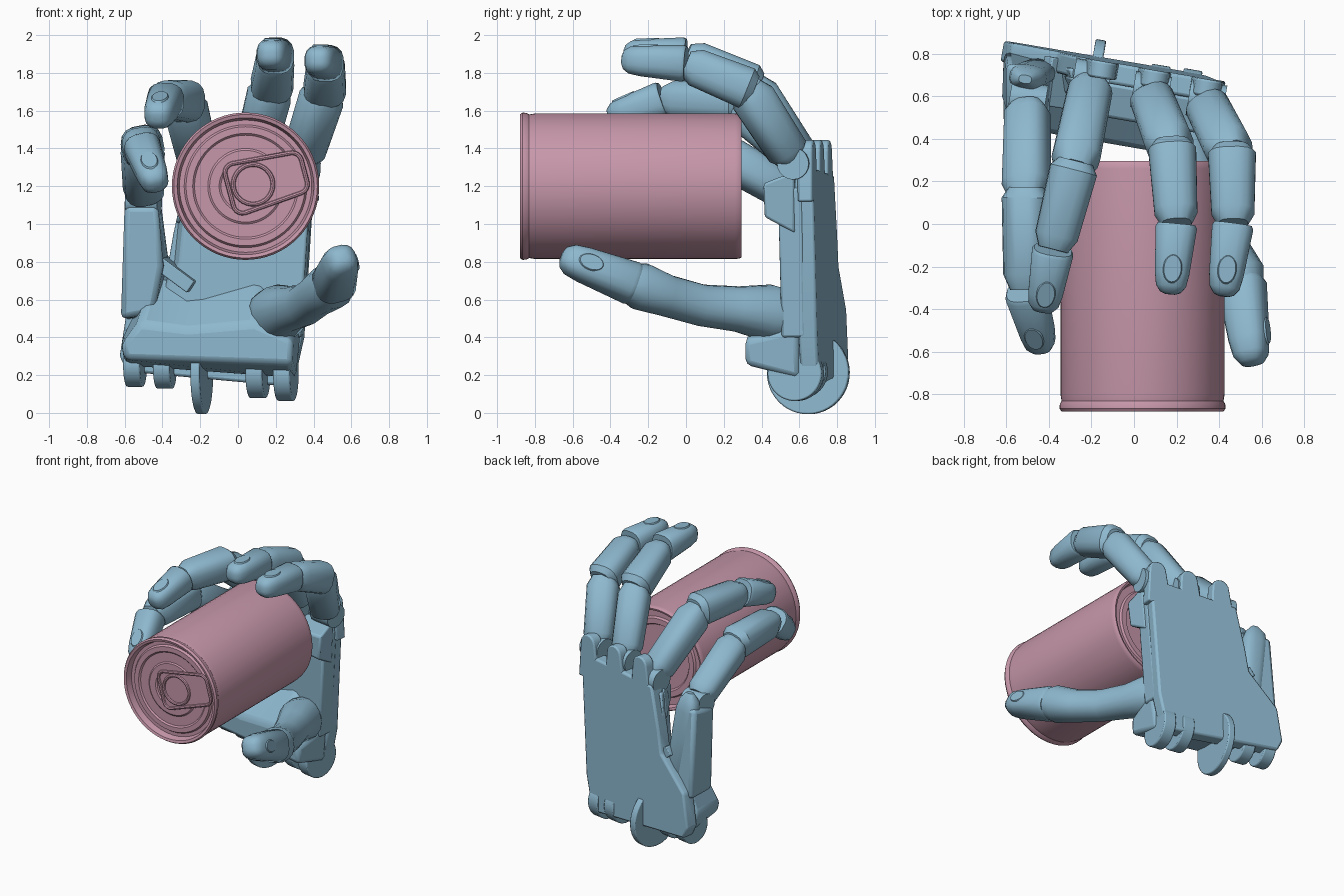
import bpy, bmesh, math
from mathutils import Vector, Matrix

if "Cube" in bpy.data.objects:
    bpy.data.objects.remove(bpy.data.objects["Cube"])


def material(name, rgb):
    m = bpy.data.materials.new(name)
    m.use_nodes = True
    m.diffuse_color = (*rgb, 1)
    m.node_tree.nodes["Principled BSDF"].inputs["Base Color"].default_value = (*rgb, 1)
    return m


BLUE = material("steel_blue", (0.27, 0.48, 0.62))
PINK = material("dusty_pink", (0.57, 0.31, 0.40))
# Palm frame: turned and leaning slightly; the outer bone leans further forward
PALM = (Matrix.Translation((0, 0.76, 0)) @ Matrix.Rotation(-0.17, 4, 'Z')
        @ Matrix.Rotation(0.015, 4, 'X'))
OUTER = PALM @ Matrix.Rotation(0.07, 4, 'X')


def finish(name, bm, mat, matrix=None, bevel=0, angle=35):
    bmesh.ops.recalc_face_normals(bm, faces=bm.faces)
    me = bpy.data.meshes.new(name)
    bm.to_mesh(me)
    bm.free()
    me.materials.append(mat)
    ob = bpy.data.objects.new(name, me)
    bpy.context.collection.objects.link(ob)
    if matrix:
        ob.matrix_world = matrix
    if bevel:
        b = ob.modifiers.new("bevel", 'BEVEL')
        b.width, b.segments, b.limit_method = bevel, 2, 'ANGLE'
    bpy.ops.object.select_all(action='DESELECT')
    ob.select_set(True)
    bpy.context.view_layer.objects.active = ob
    bpy.ops.object.shade_smooth_by_angle(angle=math.radians(angle))
    return ob


def skin(bm, loops, cap=True):
    """Bridge equal-length vertex loops and close both ends."""
    rows = [[bm.verts.new(p) for p in loop] for loop in loops]
    for a, b in zip(rows, rows[1:]):
        for i in range(len(a)):
            j = (i + 1) % len(a)
            bm.faces.new((a[i], a[j], b[j], b[i]))
    if cap:
        bm.faces.new(rows[0][::-1])
        bm.faces.new(rows[-1])


def prism(name, back, v0, v1, front=None, bevel=0.015, matrix=PALM):
    """Outline in palm width and height, lofted from depth v0 to v1."""
    bm = bmesh.new()
    skin(bm, [[(u, v0, z) for u, z in back], [(u, v1, z) for u, z in front or back]])
    return finish(name, bm, BLUE, matrix, bevel)


def limb(name, path, up, sides=16, power=0.75, matrix=None):
    """Tube through (point, half width, half height) with squarish sections."""
    bm = bmesh.new()
    pts = [Vector(p[0]) for p in path]
    loops = []
    for i, (_, w, h) in enumerate(path):
        t = (pts[min(i + 1, len(pts) - 1)] - pts[max(i - 1, 0)]).normalized()
        side = t.cross(Vector(up)).normalized()
        top = side.cross(t)
        loop = []
        for k in range(sides):
            a = math.tau * (k + 0.5) / sides
            c, s = math.cos(a), math.sin(a)
            loop.append(pts[i] + side * w * math.copysign(abs(c) ** power, c)
                        + top * h * math.copysign(abs(s) ** power, s))
        loops.append(loop)
    skin(bm, loops)
    return finish(name, bm, BLUE, matrix)


def segment(name, a, b, r0, r1, up, tip=False):
    """Finger bone with chamfered ends, or a rounded fingertip."""
    a, b = Vector(a), Vector(b)
    steps = [(0, 0.72), (0.1, 1), (0.85, 1), (1, 0.7)]
    if tip:
        steps = [(0, 0.9), (0.05, 1), (0.7, 1), (0.88, 0.92), (0.97, 0.65), (1, 0.3)]
    path = []
    for t, k in steps:
        r = (r0 + (r1 - r0) * t) * k
        path.append((a.lerp(b, t), r, r))
    return limb(name, path, up)


def nail(name, a, b, r0, r1, up):
    """Thin oval plate lying on the tapered back of a fingertip."""
    a, b = Vector(a), Vector(b)
    t = (b - a).normalized()
    side = t.cross(Vector(up)).normalized()
    top = side.cross(t)
    spot = a.lerp(b, 0.64) + top * (r0 + (r1 - r0) * 0.64) * 0.98
    t = (t + top * (r1 - r0) / (b - a).length).normalized()
    rot = Matrix((side, t, side.cross(t))).transposed().to_4x4()
    bm = bmesh.new()
    bmesh.ops.create_cone(bm, cap_ends=True, segments=20, radius1=0.05, radius2=0.045, depth=0.009)
    bmesh.ops.scale(bm, verts=bm.verts, vec=(0.9, 1.4, 1))
    finish(name, bm, BLUE, Matrix.Translation(spot) @ rot)


# Fingers: knuckle, middle joint, end joint, tip
fingers = {
    "index": ((0.34, 0.56, 1.35), (0.46, 0.32, 1.72), (0.465, 0.0, 1.85), (0.42, -0.34, 1.87), (0, 0, 1)),
    "middle": ((0.08, 0.60, 1.35), (0.18, 0.34, 1.74), (0.20, 0.0, 1.89), (0.17, -0.33, 1.90), (0, 0, 1)),
    "ring": ((-0.20, 0.66, 1.30), (-0.285, 0.25, 1.65), (-0.38, -0.12, 1.66), (-0.43, -0.41, 1.56), (0, -0.2, 1)),
    "little": ((-0.50, 0.56, 1.16), (-0.505, 0.12, 1.41), (-0.51, -0.31, 1.41), (-0.43, -0.59, 1.20), (-0.2, -0.5, 1)),
}
for name, (k, m, e, t, up) in fingers.items():
    segment(name + "_lower_bone", k, m, 0.105, 0.115, up)
    segment(name + "_middle_bone", Vector(m) + (Vector(m) - Vector(e)) * 0.12, e, 0.115, 0.1, up)
    segment(name + "_fingertip", e, t, 0.1, 0.075, up, tip=True)
    nail(name + "_nail", e, t, 0.1, 0.075, up)
    # Hinge pin at the knuckle
    bm = bmesh.new()
    bmesh.ops.create_cone(bm, cap_ends=True, segments=20, radius1=0.085, radius2=0.085, depth=0.17)
    place = Matrix.Translation(Vector(k) + Vector((0, 0.02, -0.03)))
    finish(name + "_hinge", bm, BLUE, place @ Matrix.Rotation(-0.17, 4, 'Z') @ Matrix.Rotation(math.pi / 2, 4, 'Y'))

# Thumb
limb("thumb_base", [((0.12, 0.58, 0.50), 0.08, 0.08), ((0.17, 0.53, 0.51), 0.14, 0.14),
                    ((0.22, 0.43, 0.53), 0.15, 0.15), ((0.27, 0.27, 0.55), 0.12, 0.115),
                    ((0.35, 0.08, 0.57), 0.11, 0.105), ((0.42, -0.10, 0.62), 0.11, 0.11),
                    ((0.49, -0.24, 0.67), 0.125, 0.125), ((0.51, -0.32, 0.70), 0.10, 0.10)], (1, 0, 0.3), power=0.9)
thumb_a, thumb_b = (0.505, -0.27, 0.68), (0.555, -0.66, 0.83)
segment("thumb_tip", thumb_a, thumb_b, 0.115, 0.085, (1, -0.2, 0.4), tip=True)
nail("thumb_nail", thumb_a, thumb_b, 0.115, 0.085, (1, -0.2, 0.4))

# Palm plate, the body in front of it, and the thicker beam behind the fingers
prism("palm_plate", [(0.42, 1.3), (-0.26, 1.26), (-0.33, 0.95), (-0.36, 0.78), (-0.58, 0.55),
                     (-0.62, 0.3), (-0.58, 0.22), (0.3, 0.14), (0.36, 0.4)], 0, -0.1)
prism("palm_body", [(0.42, 1.2), (-0.3, 1.2), (-0.34, 0.8), (-0.5, 0.5), (0.36, 0.4)], -0.06, -0.19,
      [(0.42, 1.18), (-0.24, 1.18), (-0.28, 0.8), (-0.45, 0.5), (0.37, 0.4)])
prism("palm_beam", [(0.43, 1.28), (-0.28, 1.22), (-0.32, 1.0), (0.41, 0.95)], -0.1, -0.26,
      [(0.46, 1.22), (-0.2, 1.18), (-0.2, 1.08), (0.44, 1.04)])

# Rounded knuckle guards along the top of the palm
for i, u in enumerate((0.36, 0.11, -0.14)):
    top = [(u + 0.065 * math.cos(math.pi * k / 8), 1.38 + 0.065 * math.sin(math.pi * k / 8)) for k in range(9)]
    prism("knuckle_guard_%d" % (i + 1), top + [(u - 0.11, 1.12), (u + 0.08, 1.12)], 0, -0.08, bevel=0.01)

# Heel of the hand
prism("palm_heel", [(-0.61, 0.38), (-0.42, 0.78), (-0.26, 0.66), (0.14, 0.78), (0.36, 0.45), (0.33, 0.18), (-0.59, 0.25)],
      -0.1, -0.39, [(-0.56, 0.37), (-0.46, 0.48), (-0.2, 0.45), (0.16, 0.48), (0.36, 0.39), (0.36, 0.26), (-0.54, 0.29)],
      bevel=0.03)

# Outer hand bone that carries the little finger, with its rib and lever
prism("outer_hand_bone", [(-0.61, 0.5), (-0.59, 1.16), (-0.41, 1.16), (-0.36, 0.8), (-0.43, 0.5)], -0.01, -0.25,
      [(-0.58, 0.52), (-0.55, 1.12), (-0.37, 1.12), (-0.35, 0.8), (-0.40, 0.55)], bevel=0.03, matrix=OUTER)
limb("outer_hand_rib", [((-0.40, -0.05, 0.55), 0.03, 0.03), ((-0.41, -0.05, 0.6), 0.08, 0.05),
                        ((-0.48, -0.06, 1.12), 0.09, 0.06), ((-0.49, -0.06, 1.2), 0.07, 0.05),
                        ((-0.49, -0.06, 1.25), 0.03, 0.02)], (0, 1, 0), matrix=OUTER)
prism("outer_lever", [(-0.38, 0.84), (-0.19, 0.70), (-0.23, 0.64), (-0.42, 0.78)], -0.03, -0.26, bevel=0.006)


# Wrist: clevis prongs and the central disc
def disc(name, u, v, z, radius, width):
    bm = bmesh.new()
    bmesh.ops.create_cone(bm, cap_ends=True, segments=48, radius1=radius, radius2=radius, depth=width)
    finish(name, bm, BLUE, PALM @ Matrix.Translation((u, v, z)) @ Matrix.Rotation(math.pi / 2, 4, 'Y'), 0.008)


for i, (u, z, r) in enumerate(((-0.53, 0.26, 0.12), (-0.37, 0.25, 0.12), (0.13, 0.22, 0.14), (0.28, 0.21, 0.145))):
    disc("wrist_prong_%d" % (i + 1), u, -0.13, z, r, 0.09)
disc("wrist_disc", -0.17, -0.14, 0.215, 0.22, 0.05)

# Can: lathed profile of (radius, distance along the axis)
profile = [(0, -0.835), (0.13, -0.835), (0.14, -0.842), (0.19, -0.842), (0.20, -0.835), (0.27, -0.835),
           (0.28, -0.845), (0.315, -0.845), (0.325, -0.83), (0.35, -0.83), (0.362, -0.875), (0.38, -0.88),
           (0.39, -0.865), (0.388, -0.845), (0.38, -0.83), (0.385, -0.8), (0.385, 0.26),
           (0.383, 0.285), (0.375, 0.295), (0.36, 0.29), (0.35, 0.25), (0.3, 0.25),
           (0.29, 0.265), (0.25, 0.265), (0.24, 0.25), (0, 0.25)]
CAN = Vector((0.04, 0, 1.2))
bm = bmesh.new()
verts = [bm.verts.new((r, y, 0)) for r, y in profile]
edges = [bm.edges.new(pair) for pair in zip(verts, verts[1:])]
bmesh.ops.spin(bm, geom=verts + edges, cent=(0, 0, 0), axis=(0, 1, 0), angle=math.tau, steps=64, use_duplicate=False)
bmesh.ops.remove_doubles(bm, verts=bm.verts, dist=0.0005)
finish("can_body", bm, PINK, Matrix.Translation(CAN))


# Pull tab: bent wire outline and finger ring on a thin plate
def wire(name, points, thickness, y):
    """Closed rounded wire lying on the can lid."""
    bm = bmesh.new()
    n = len(points)
    loops = []
    for i, p in enumerate(points):
        a, b = Vector(points[i - 1]), Vector(points[(i + 1) % n])
        d = (b - a).normalized()
        out = Vector((d.y, -d.x))
        loops.append([(p[0] + out.x * thickness * math.cos(q), y + thickness * math.sin(q),
                       p[1] + out.y * thickness * math.cos(q)) for q in [math.tau * k / 8 for k in range(8)]])
    skin(bm, loops + [loops[0]], cap=False)
    bmesh.ops.remove_doubles(bm, verts=bm.verts, dist=0.0001)
    return finish(name, bm, PINK, TAB)


TAB = Matrix.Translation(CAN + Vector((0.04, 0, 0.01))) @ Matrix.Rotation(-0.26, 4, 'Y')
corners = [(0.23, 0.06, 0), (-0.08, 0.085, 1), (-0.08, -0.085, 2), (0.23, -0.06, 3)]
outline = [(x + 0.05 * math.cos((q + k / 5) * math.pi / 2), z + 0.05 * math.sin((q + k / 5) * math.pi / 2))
           for x, z, q in corners for k in range(6)]
wire("tab_rim", outline, 0.012, -0.85)
wire("tab_ring", [(0.105 * math.cos(math.tau * k / 32), 0.105 * math.sin(math.tau * k / 32)) for k in range(32)], 0.012, -0.85)
bm = bmesh.new()
skin(bm, [[(x, y, z) for x, z in outline] for y in (-0.849, -0.843)])
finish("tab_plate", bm, PINK, TAB)
